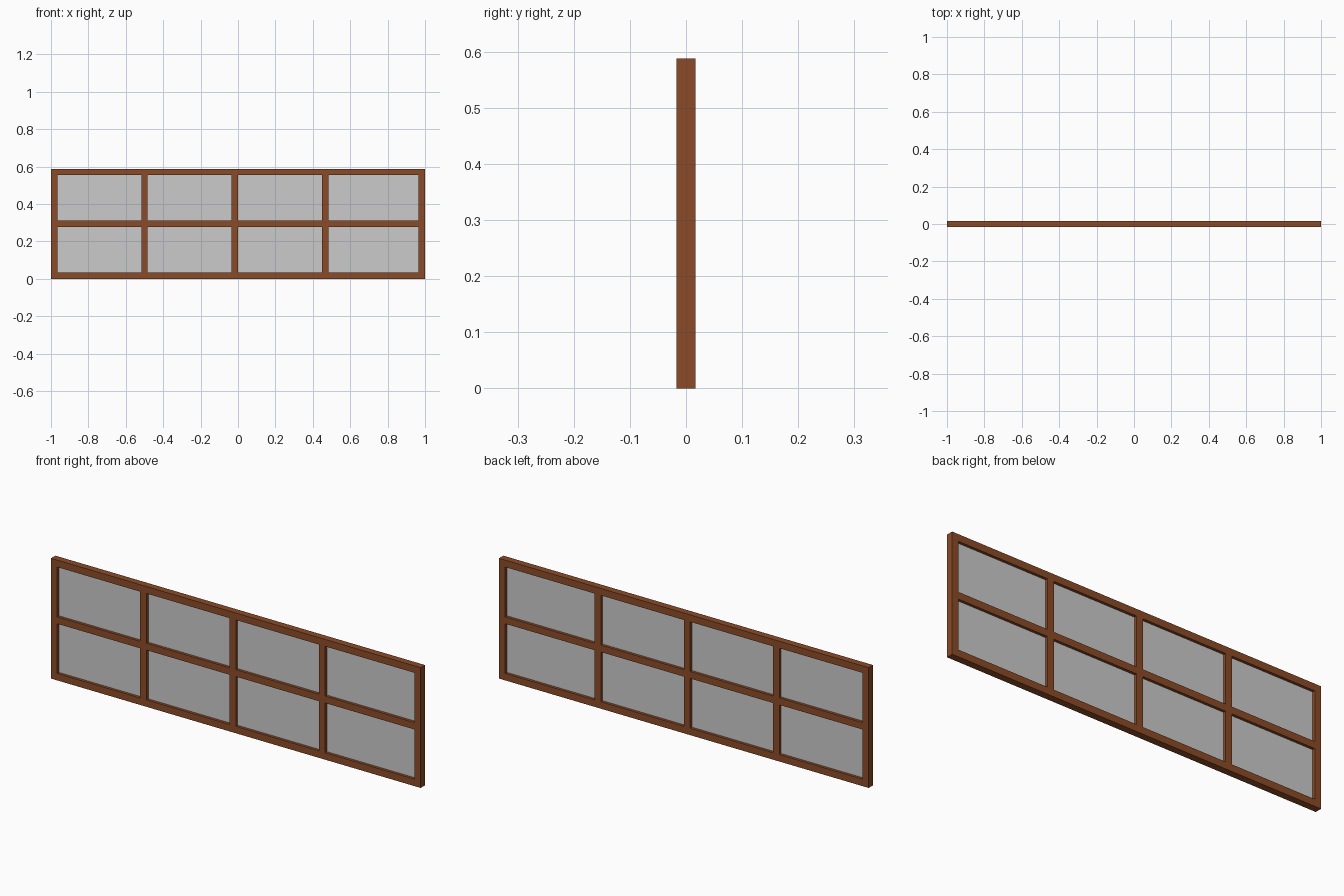
import bpy

if "Cube" in bpy.data.objects:
    bpy.data.objects.remove(bpy.data.objects["Cube"])

W, H, D, B = 2.0, 0.588, 0.034, 0.034   # overall size, depth, bar width
GLASS = 0.007

wood = bpy.data.materials.new("wood")
wood.diffuse_color = (0.26, 0.07, 0.02, 1)
wood.use_nodes = True
wood.node_tree.nodes["Principled BSDF"].inputs["Base Color"].default_value = wood.diffuse_color


def box(name, x0, x1, z0, z1, depth, mat=None):
    bpy.ops.mesh.primitive_cube_add(
        size=1, location=((x0 + x1) / 2, 0, (z0 + z1) / 2))
    o = bpy.context.object
    o.name = name
    o.scale = (x1 - x0, depth, z1 - z0)
    bpy.ops.object.transform_apply(location=False, rotation=False, scale=True)
    if mat:
        o.data.materials.append(mat)
    return o


# left edges of the uprights (the last bay is one bar wider)
posts = [-1.0, -0.517, -0.034, 0.449, 1 - B]
# lower edges of the horizontal bars
rails = [0.0, (H - B) / 2, H - B]

# outer frame
box("left_stile", -1, -1 + B, 0, H, D, wood)
box("right_stile", 1 - B, 1, 0, H, D, wood)
box("bottom_rail", -1 + B, 1 - B, 0, B, D, wood)
box("top_rail", -1 + B, 1 - B, H - B, H, D, wood)

# dividing bars
for x in posts[1:-1]:
    box("upright_bar", x, x + B, B, H - B, D, wood)
for a, b in zip(posts, posts[1:]):
    box("cross_bar", a + B, b, rails[1], rails[1] + B, D, wood)

# glass panes set in the middle of the frame depth
for a, b in zip(posts, posts[1:]):
    for c, d in zip(rails, rails[1:]):
        box("glass_pane", a + B, b, c + B, d, GLASS)
